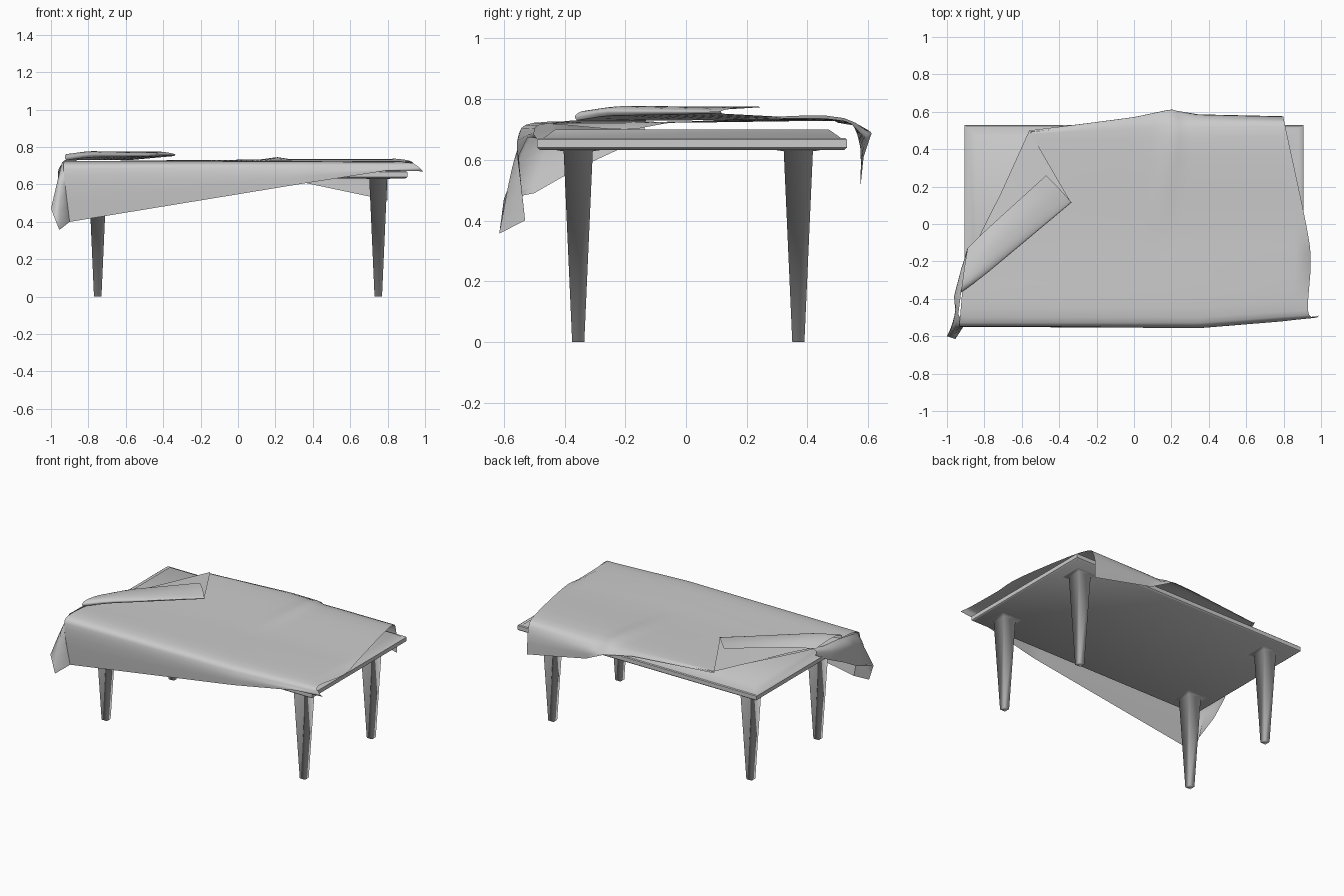
import bpy, bmesh, math
from mathutils import Vector

grey = bpy.data.materials.new("light grey")
grey.diffuse_color = (0.6, 0.6, 0.6, 1)


def make(name, verts, faces, angle=None):
    me = bpy.data.meshes.new(name)
    me.from_pydata([tuple(v) for v in verts], [], faces)
    me.materials.append(grey)
    ob = bpy.data.objects.new(name, me)
    bpy.context.collection.objects.link(ob)
    bpy.ops.object.select_all(action='DESELECT')
    ob.select_set(True)
    bpy.context.view_layer.objects.active = ob
    if angle is None:
        bpy.ops.object.shade_smooth()
    else:
        bpy.ops.object.shade_smooth_by_angle(angle=math.radians(angle))
    return ob


def stack(name, cx, cy, loops, angle=None, cap_end=True):
    """Rectangular loops (half x, half y, z) joined from bottom to top."""
    verts, faces = [], []
    for hx, hy, z in loops:
        verts += [(cx + sx * hx, cy + sy * hy, z)
                  for sx, sy in ((-1, -1), (1, -1), (1, 1), (-1, 1))]
    for i in range(len(loops) - 1):
        for j in range(4):
            a, b = i * 4 + j, i * 4 + (j + 1) % 4
            faces.append((a, b, b + 4, a + 4))
    faces.append((3, 2, 1, 0))
    if cap_end:
        n = len(verts)
        faces.append((n - 4, n - 3, n - 2, n - 1))
    return make(name, verts, faces, angle)


def along(row, t):
    """Point on a polyline at a fraction of its x range."""
    x = row[0][0] + (row[-1][0] - row[0][0]) * t
    for a, b in zip(row, row[1:]):
        if x <= b[0] + 1e-6:
            return Vector(a).lerp(Vector(b), (x - a[0]) / (b[0] - a[0]))
    return Vector(row[-1])


def curve(pts, n):
    """Smooth (Catmull-Rom) curve through points."""
    p = [Vector(q) for q in pts]
    p = [p[0]] + p + [p[-1]]
    out = []
    for i in range(1, len(p) - 2):
        a, b, c, d = p[i - 1:i + 3]
        for k in range(n):
            t = k / n
            out.append(0.5 * (2 * b + (c - a) * t + (2 * a - 5 * b + 4 * c - d) * t * t
                              + (3 * b - a - 3 * c + d) * t ** 3))
    return out + [p[-1]]


def sheet(name, columns):
    """Surface through equally long columns of points."""
    n = len(columns[0])
    verts = [v for c in columns for v in c]
    faces = [(i * n + j, (i + 1) * n + j, (i + 1) * n + j + 1, i * n + j + 1)
             for i in range(len(columns) - 1) for j in range(n - 1)]
    return make(name, verts, faces)


# Table top with a stepped, sloping upper edge
stack("table_top", 0, 0.02, [(0.895, 0.50, 0.632), (0.905, 0.51, 0.64), (0.905, 0.51, 0.667),
                             (0.897, 0.505, 0.672), (0.88, 0.49, 0.672),
                             (0.845, 0.45, 0.70)], 40)

# Four square tapered legs, flaring into the underside
for side, sx in (("left", -0.75), ("right", 0.75)):
    for end, cy in (("front", -0.355), ("back", 0.37)):
        stack(f"{end}_{side}_leg", sx, cy,
              [(0.02, 0.02, 0), (0.048, 0.048, 0.628), (0.08, 0.08, 0.633)], None, False)

# Main cloth: rows running left to right, from front hem to back hem
rows = [
    [(-0.90, -0.53, 0.40), (0.35, -0.555, 0.605), (0.80, -0.52, 0.675), (0.99, -0.49, 0.67)],
    [(-0.93, -0.55, 0.65), (0.35, -0.552, 0.68), (0.97, -0.50, 0.69)],
    [(-0.93, -0.50, 0.72), (0.35, -0.50, 0.722), (0.93, -0.46, 0.718)],
    [(-0.90, -0.25, 0.722), (0.25, -0.25, 0.726), (0.90, -0.20, 0.725), (0.945, -0.20, 0.70)],
    [(-0.81, -0.03, 0.722), (0.92, 0.0, 0.726)],
    [(-0.57, 0.44, 0.728), (0.13, 0.46, 0.733), (0.21, 0.46, 0.746), (0.28, 0.46, 0.735),
     (0.82, 0.47, 0.735)],
    [(-0.56, 0.49, 0.725), (0.0, 0.56, 0.718), (0.20, 0.60, 0.695), (0.25, 0.575, 0.69),
     (0.80, 0.565, 0.68)],
    [(-0.56, 0.50, 0.722), (0.0, 0.57, 0.71), (0.20, 0.61, 0.685), (0.35, 0.585, 0.61),
     (0.80, 0.575, 0.515)],
]
N = 48
sheet("cloth", [curve([along(r, i / N) for r in rows], 4) for i in range(N + 1)])

# Hanging left side of the cloth with its pointed front corner
drape = [
    [(-0.93, -0.50, 0.72), (-0.93, -0.55, 0.65), (-0.90, -0.53, 0.40)],
    [(-0.935, -0.49, 0.72), (-0.95, -0.56, 0.62), (-0.955, -0.615, 0.357)],
    [(-0.94, -0.48, 0.72), (-0.965, -0.54, 0.62), (-1.0, -0.60, 0.47)],
    [(-0.935, -0.45, 0.722), (-0.955, -0.46, 0.65), (-0.945, -0.50, 0.49)],
    [(-0.925, -0.37, 0.73), (-0.962, -0.39, 0.67), (-0.95, -0.36, 0.57)],
    [(-0.90, -0.25, 0.73), (-0.925, -0.25, 0.69), (-0.92, -0.23, 0.63)],
    [(-0.86, -0.13, 0.73), (-0.885, -0.14, 0.715), (-0.89, -0.13, 0.69)],
]
sheet("left_drape", [curve(c, 5) for c in drape][::-1])

# Turned-over corner: a lower layer, then the strip doubled back over it
layer = [[(-0.90, -0.20, 0.73), (-0.80, -0.03, 0.73), (-0.56, 0.50, 0.732)],
         [(-0.92, -0.36, 0.73), (-0.80, -0.265, 0.745), (-0.34, 0.12, 0.752)]]
sheet("folded_corner", [[along(r, i / 12) for r in layer[::-1]] for i in range(13)])

strip = [
    [(-0.92, -0.36, 0.73), (-0.80, -0.265, 0.745), (-0.34, 0.12, 0.752)],
    [(-0.925, -0.365, 0.745), (-0.80, -0.275, 0.762), (-0.335, 0.115, 0.76)],
    [(-0.92, -0.33, 0.762), (-0.80, -0.23, 0.777), (-0.36, 0.145, 0.768)],
    [(-0.905, -0.22, 0.755), (-0.80, -0.13, 0.775), (-0.41, 0.20, 0.775)],
    [(-0.89, -0.13, 0.735), (-0.80, -0.04, 0.755), (-0.47, 0.26, 0.774)],
]
sheet("rolled_strip", [curve([along(r, i / 12) for r in strip], 3) for i in range(13)])
